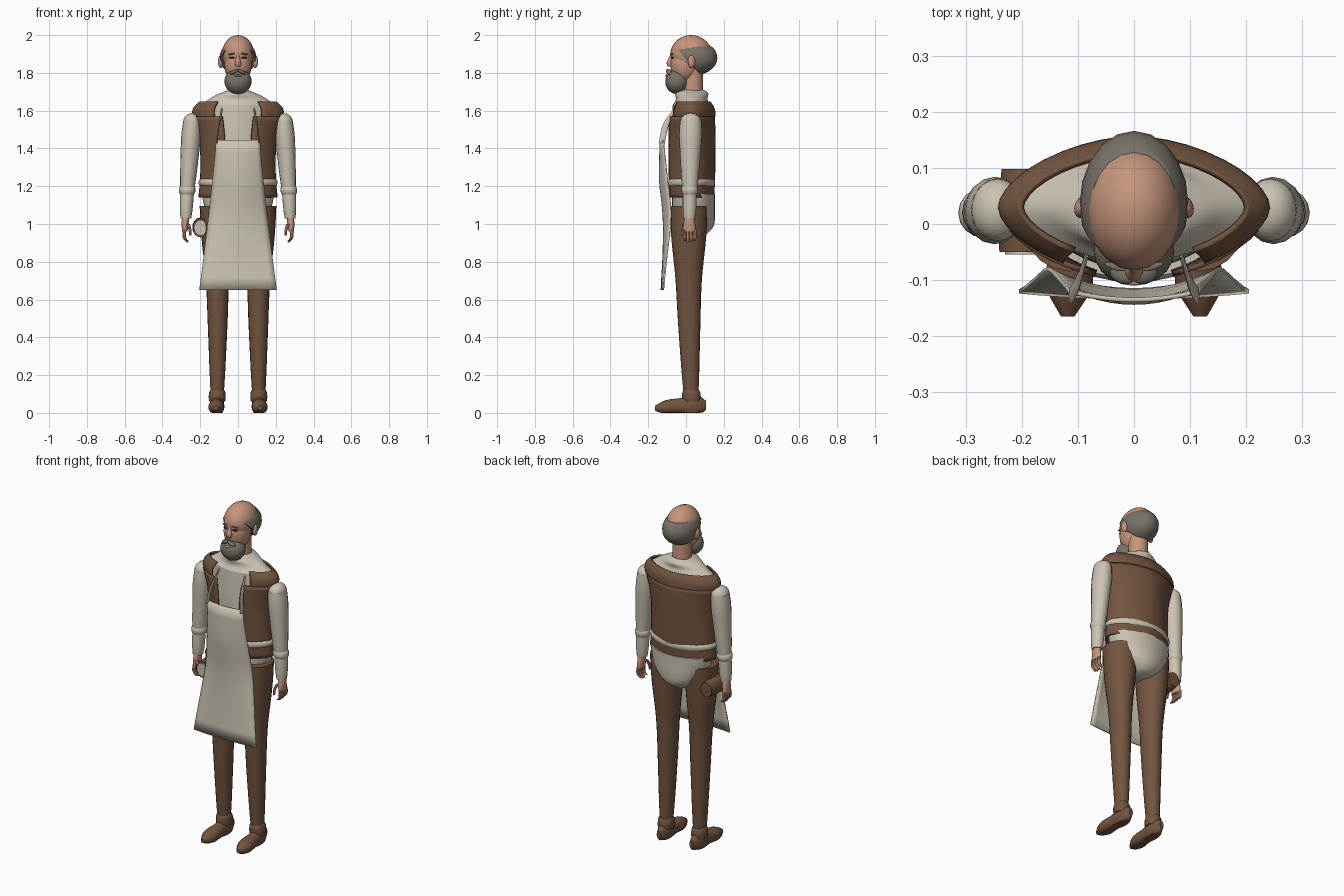
import bpy, bmesh
from math import sin, cos, pi, copysign
from mathutils import Matrix, Vector, Euler

if "Cube" in bpy.data.objects:
    bpy.data.objects.remove(bpy.data.objects["Cube"])


def material(name, *rgb):
    mat = bpy.data.materials.new(name)
    mat.use_nodes = True
    mat.diffuse_color = (*rgb, 1)
    shader = mat.node_tree.nodes["Principled BSDF"]
    shader.inputs["Base Color"].default_value = (*rgb, 1)
    return mat


BROWN = material("brown cloth", .17, .09, .05)
CREAM = material("cream linen", .6, .55, .45)
SKIN = material("skin", .56, .3, .2)
HAIR = material("grey hair", .19, .17, .14)
DARK = material("dark eye", .03, .02, .02)
parts = []


def finish(name, bm, mat, thickness=0):
    """Turn a bmesh into an object, optionally thickened like cloth."""
    bmesh.ops.recalc_face_normals(bm, faces=bm.faces)
    mesh = bpy.data.meshes.new(name)
    bm.to_mesh(mesh)
    bm.free()
    mesh.materials.append(mat)
    obj = bpy.data.objects.new(name, mesh)
    bpy.context.collection.objects.link(obj)
    if thickness:
        solid = obj.modifiers.new("cloth thickness", 'SOLIDIFY')
        solid.thickness, solid.offset = thickness, 0
    parts.append(obj)


def spline(keys, t):
    """Smooth curve through evenly spaced numbers or vectors, t from 0 to 1."""
    last = len(keys) - 1
    i = min(int(t * last), max(last - 1, 0))
    f = t * last - i
    before, a = keys[max(i - 1, 0)], keys[i]
    b, after = keys[min(i + 1, last)], keys[min(i + 2, last)]
    ease, turn = f * f * (3 - 2 * f), f * (1 - f) / 2
    return a + (b - a) * ease + ((b - before) * (1 - f) - (after - a) * f) * turn


def bridge(bm, rows, closed):
    count = len(rows[0])
    for low, high in zip(rows, rows[1:]):
        for i in range(count if closed else count - 1):
            j = (i + 1) % count
            bm.faces.new((low[i], low[j], high[j], high[i]))


def tube(name, mat, path, width, depth=(1,), sides=16, steps=12, power=2,
         side=1, lengthwise=False, gap=None, thickness=0):
    """Rings along a path: half widths, depth ratios, optional open front."""
    bm = bmesh.new()
    path = [Vector(point) for point in path]
    start = gap or 0
    span = 2 * (pi - start) / (sides - 1 if gap else sides)
    rows = []
    for step in range(steps + 1):
        t = step / steps
        centre, radius = spline(path, t), spline(width, t)
        row = []
        for i in range(sides):
            s, c = sin(start + span * i), -cos(start + span * i)
            across = radius * copysign(abs(s) ** (2 / power), s)
            out = radius * spline(depth, t) * copysign(abs(c) ** (2 / power), c)
            offset = (across, 0, out) if lengthwise else (across, out, 0)
            x, y, z = centre + Vector(offset)
            row.append(bm.verts.new((x * side, y, max(z, 0))))
        rows.append(row)
    bridge(bm, rows, not gap)
    if not gap:
        bm.faces.new(rows[0])
        bm.faces.new(rows[-1])
    finish(name, bm, mat, thickness)


def ball(name, mat, location, size, turn=(0, 0, 0), cuts=()):
    """Ellipsoid, optionally trimmed by planes given as point and normal."""
    bm = bmesh.new()
    bmesh.ops.create_uvsphere(bm, u_segments=20, v_segments=14, radius=1)
    bm.transform(Matrix.LocRotScale(Vector(location), Euler(turn), Vector(size)))
    for point, normal in cuts:
        geometry = bm.verts[:] + bm.edges[:] + bm.faces[:]
        bmesh.ops.bisect_plane(bm, geom=geometry, plane_co=point, plane_no=normal,
                               clear_outer=True)
        bmesh.ops.holes_fill(bm, edges=[e for e in bm.edges if e.is_boundary])
    finish(name, bm, mat)


def upright(y, bottom, top):
    return [(0, y, bottom), (0, y, top)]


# Shirt: seat, body and sloping shoulders
tube("shirt_seat", CREAM, upright(.04, .95, 1.16), width=[.06, .14, .18, .19],
     depth=[1.2, .8, .63, .6], sides=28)
tube("shirt_body", CREAM, upright(.03, 1.14, 1.63), width=[.18, .18, .2],
     depth=[.6, .63, .5], sides=32, power=1.7)
tube("shirt_shoulders", CREAM, upright(.03, 1.63, 1.71), width=[.2, .14, .05],
     depth=[.5, .6, 1.3], sides=32, power=1.7)

# Open vest, its stepped lapels and the waist tie
tube("vest_body", BROWN, upright(.025, 1.14, 1.57), width=[.205, .195, .2, .235],
     depth=[.58, .64, .63, .52], sides=33, power=1.7, gap=.42, thickness=.01)
tube("vest_yoke", BROWN, upright(.03, 1.57, 1.645), width=[.235, .235, .2],
     depth=[.52, .5, .48], sides=33, power=1.7, gap=.62, thickness=.01)
tube("waist_tie", CREAM, upright(.025, 1.2, 1.24), width=[.198, .208, .208, .198],
     depth=[.62], sides=32, power=1.8)

# Apron: a flaring sheet that wraps back at the hips
bm = bmesh.new()
rows = []
for step in range(13):
    t = step / 12
    half = .115 + .09 * t ** 1.2
    middle = spline([-.135, -.14, -.12, -.12, -.13], t)
    edge = spline([-.12, -.1, -.08, -.1, -.12], t)
    rows.append([bm.verts.new((half * u / 6, middle + (edge - middle) * (u / 6) ** 2,
                               1.445 - .795 * t)) for u in range(-6, 7)])
bridge(bm, rows, closed=False)
finish("apron", bm, CREAM, thickness=.008)

# Head, hair fringe and beard
tube("neck", SKIN, upright(.036, 1.68, 1.85), width=[.055, .052])
ball("cranium", SKIN, (0, .027, 1.9), (.085, .11, .1))
ball("face", SKIN, (0, -.006, 1.845), (.073, .077, .1))
ball("hair_fringe", HAIR, (0, .036, 1.88), (.097, .13, .095),
     cuts=[((0, 0, 1.94), (0, 0, 1)), ((0, -.03, 1.91), (0, -1, -.9))])
ball("beard", HAIR, (0, -.048, 1.755), (.072, .062, .067))
tube("nose", SKIN, [(0, -.083, 1.835), (0, -.076, 1.9)], width=[.014, .017, .01, .007],
     depth=[1, 1.3, 1.2, 1], sides=10)
ball("mouth", SKIN, (0, -.1, 1.785), (.02, .01, .006))

for side, label in ((1, "left"), (-1, "right")):
    def limb(name, mat, path, width, **options):
        tube(f"{label}_{name}", mat, path, width, side=side, **options)

    def feature(name, mat, location, size, tilt=0, turn=0):
        x, y, z = location
        ball(f"{label}_{name}", mat, (x * side, y, z), size, (0, tilt * side, turn * side))

    # Face details
    feature("eye", DARK, (.032, -.073, 1.88), (.015, .006, .005), turn=.3)
    feature("eyebrow", HAIR, (.034, -.076, 1.9), (.02, .006, .004), tilt=.1, turn=.3)
    feature("moustache", HAIR, (.02, -.09, 1.805), (.026, .016, .01), tilt=.5, turn=.3)
    feature("ear", SKIN, (.092, .03, 1.86), (.014, .02, .034), turn=.3)

    # Sleeve with its band and cuff
    feature("shoulder_cap", CREAM, (.243, .025, 1.54), (.047, .056, .047))
    limb("sleeve", CREAM, [(.243, .025, 1.545), (.27, .02, 1.16)],
         width=[.047, .052, .048, .042, .036], depth=[1.2, 1.1, 1.05])
    limb("sleeve_band", CREAM, [(.27, .02, 1.155), (.268, .02, 1.2)],
         width=[.036, .043, .044, .038], steps=6)
    limb("cuff", CREAM, [(.27, .02, 1.17), (.276, .018, 1.03)],
         width=[.037, .036, .033, .028], depth=[1, 1.1])

    # Hand with curled fingers
    limb("palm", SKIN, [(.277, .018, 1.05), (.282, .018, .96)],
         width=[.018, .019, .014], depth=[1.2, 1.6, 2.4])
    for finger in range(4):
        y = -.008 + finger * .018
        tip = .9 + .007 * abs(finger - 1.4)
        limb(f"finger_{finger + 1}", SKIN,
             [(.284, y, .97), (.284, y, .93), (.267, y, tip)],
             width=[.009, .009, .006], sides=8, steps=6)
    limb("thumb", SKIN, [(.265, -.008, 1), (.254, -.018, .97), (.253, -.022, .94)],
         width=[.01, .006], sides=8, steps=6)

    # Hose leg, shoe and ankle collar
    limb("hose_leg", BROWN, [(.115, .015, 1.095), (.108, .015, .6), (.11, .027, .08)],
         width=[.088, .082, .062, .053, .043, .034], depth=[1.13], sides=20, steps=20)
    limb("shoe", BROWN, [(.118, -.165, .025), (.112, -.03, .035), (.108, .105, .04)],
         width=[.012, .042, .036, .037, .012], depth=[1, .9, 1.2, 1.6, 2],
         lengthwise=True)
    limb("shoe_collar", BROWN, [(.11, .03, .06), (.11, .027, .128)],
         width=[.042, .045, .043, .033], depth=[1.1])

    # Ribbon strap from the apron corner up to the collar
    limb("apron_strap", CREAM, [(.113, -.128, 1.43), (.1, -.105, 1.53), (.084, -.055, 1.615)],
         width=[.004], depth=[4, 4, 1], sides=8)

# Belt pouch on the right hip with a pale mouth
tube("belt_pouch", BROWN, [(-.198, -.05, .98), (-.2, .098, .985)],
     width=[.042, .043, .036], depth=[1.2], lengthwise=True)
tube("pouch_mouth", CREAM, [(-.198, -.054, .98), (-.198, -.045, .98)],
     width=[.032], depth=[1.2], steps=1, lengthwise=True)

# Smooth shading with crisp edges
bpy.ops.object.select_all(action='DESELECT')
for obj in parts:
    obj.select_set(True)
bpy.context.view_layer.objects.active = parts[0]
bpy.ops.object.shade_smooth_by_angle(angle=.75)
